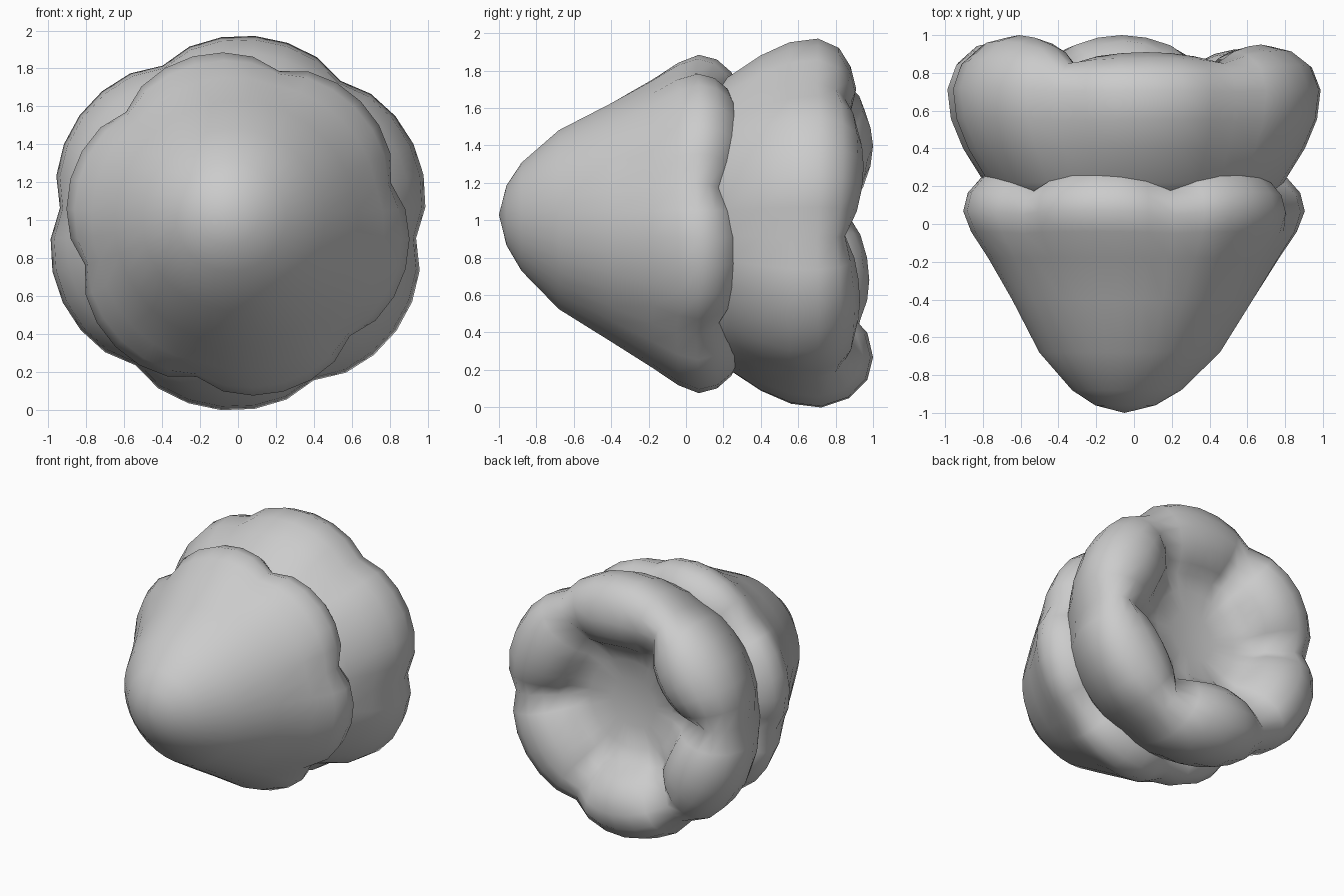
import bpy, bmesh, math

if "Cube" in bpy.data.objects:
    bpy.data.objects.remove(bpy.data.objects["Cube"])

SEG, LOBES = 36, 6


def lobed_loft(name, profile, notch_deg, tip, centre_z, lift, wide=1.0):
    """Loft round the y axis. profile rows: y, radius, notch dy, notch dr."""
    bm = bmesh.new()
    span = max(abs(profile[0][0]), 0.01)
    rings = []
    for y, r, dy, dr in profile:
        t = (max(0, -y) / span) ** 2
        cx, cz = tip[0] * t, centre_z + tip[1] * t
        if r == 0:
            rings.append([bm.verts.new((cx, y, cz))])
            continue
        ring = []
        for i in range(SEG):
            k = i * LOBES / SEG
            notch = 1 - abs(math.sin(math.pi * k)) ** 0.65
            lobe_lift = lift[int(k)] * min(1, abs(dy) * 10) * (1 - notch)
            a = math.radians(notch_deg + i * 360 / SEG)
            rr = r + dr * notch
            ring.append(bm.verts.new((cx + wide * rr * math.cos(a),
                                      y + dy * notch + lobe_lift,
                                      cz + rr * math.sin(a))))
        rings.append(ring)
    for a, b in zip(rings, rings[1:]):
        for i in range(SEG):
            j = (i + 1) % SEG
            if len(a) == 1:
                bm.faces.new((a[0], b[i], b[j]))
            elif len(b) == 1:
                bm.faces.new((a[i], b[0], a[j]))
            else:
                bm.faces.new((a[i], b[i], b[j], a[j]))
    bmesh.ops.recalc_face_normals(bm, faces=bm.faces)
    for f in bm.faces:
        f.smooth = True
    me = bpy.data.meshes.new(name)
    bm.to_mesh(me)
    bm.free()
    ob = bpy.data.objects.new(name, me)
    bpy.context.collection.objects.link(ob)
    return ob


# Rounded front cone with a scalloped, rolled rear lip
lobed_loft("front_cone", [
    (-1.00, 0, 0, 0), (-0.96, 0.16, 0, 0), (-0.88, 0.29, 0, 0),
    (-0.68, 0.48, 0, 0), (-0.40, 0.64, 0, 0), (-0.18, 0.775, 0, -0.02),
    (-0.04, 0.87, -0.01, -0.05), (0.07, 0.915, -0.02, -0.08),
    (0.17, 0.89, -0.05, -0.08), (0.25, 0.82, -0.08, -0.06),
    (0.29, 0.73, -0.10, -0.02), (0.25, 0.60, -0.05, 0), (0.22, 0, 0, 0)],
    15, (-0.05, 0.05), 0.98, [0] * 6)

# Rear cup: flared outside, six fat rim lobes, hollow bowl inside
lobed_loft("rear_cup", [
    (0.10, 0, 0, 0), (0.10, 0.66, 0, 0), (0.22, 0.78, 0, -0.02),
    (0.40, 0.90, 0, -0.05), (0.56, 0.97, -0.01, -0.07),
    (0.72, 0.99, -0.02, -0.075), (0.86, 0.94, -0.06, -0.06),
    (0.95, 0.84, -0.10, -0.03), (0.98, 0.72, -0.13, 0.02),
    (0.95, 0.59, -0.15, 0.06), (0.86, 0.49, -0.11, 0.07),
    (0.75, 0.44, -0.05, 0.05), (0.67, 0.34, 0, 0), (0.64, 0.18, 0, 0),
    (0.63, 0, 0, 0)],
    -5, (0, 0), 0.985, [-0.03, -0.07, 0.02, 0.0, 0.02, -0.05], 1.03)
